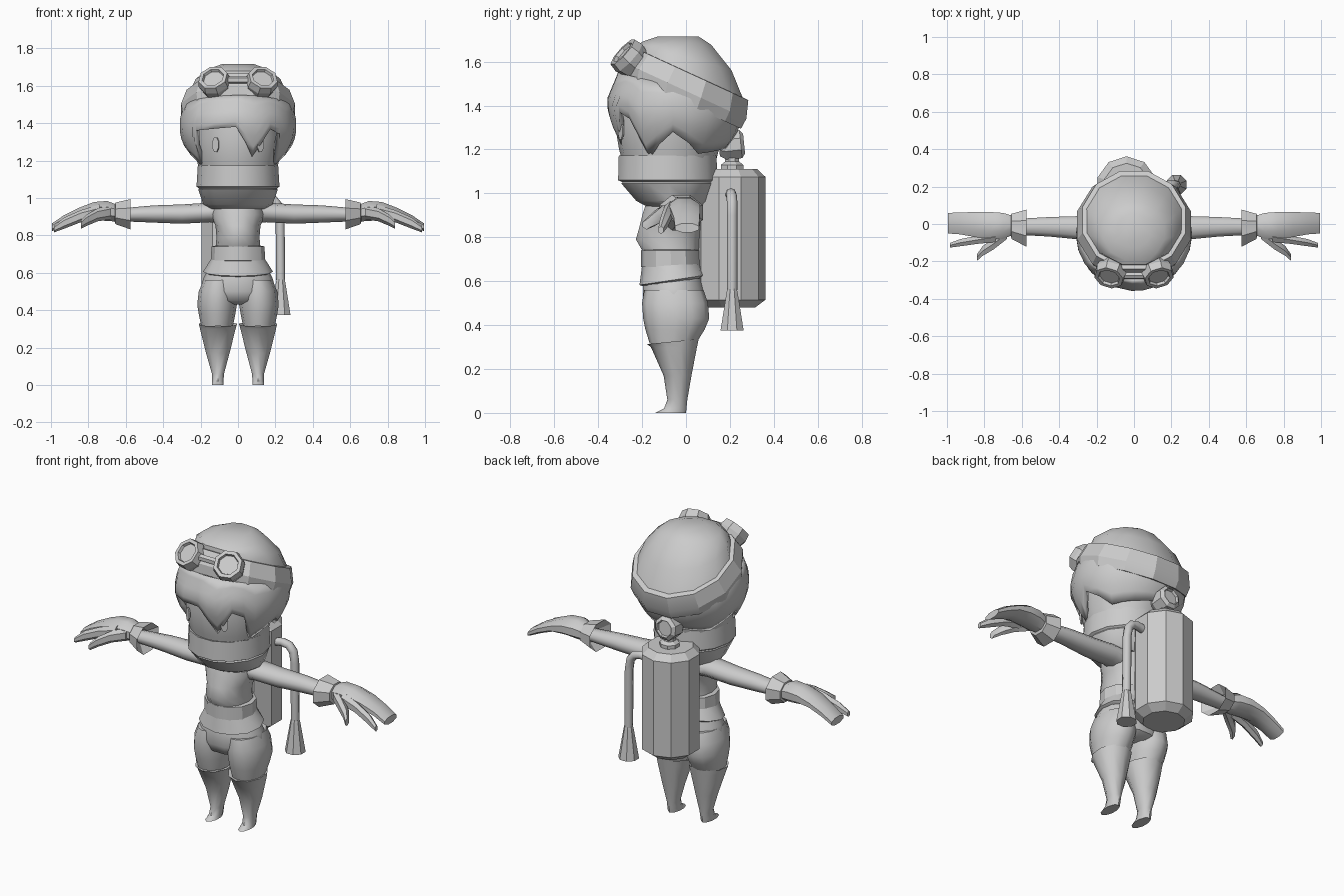
import bpy, bmesh, math
from mathutils import Vector

grey = bpy.data.materials.new("plain_grey")
grey.diffuse_color = (0.6, 0.6, 0.6, 1)


def finish(name, bm, angle=35, mirror=False, thick=0):
    bmesh.ops.recalc_face_normals(bm, faces=bm.faces)
    me = bpy.data.meshes.new(name)
    bm.to_mesh(me)
    bm.free()
    me.materials.append(grey)
    ob = bpy.data.objects.new(name, me)
    bpy.context.collection.objects.link(ob)
    if thick:
        m = ob.modifiers.new("thickness", 'SOLIDIFY')
        m.thickness = thick
        m.offset = -1
    if mirror:
        m = ob.modifiers.new("mirror", 'MIRROR')
        m.use_mirror_merge = False
    bpy.ops.object.select_all(action='DESELECT')
    ob.select_set(True)
    bpy.context.view_layer.objects.active = ob
    if angle:
        bpy.ops.object.shade_smooth_by_angle(angle=math.radians(angle))
    return ob


def skin(name, rings, caps=True, **kw):
    """Join rings of points into a tube."""
    bm = bmesh.new()
    vs = [[bm.verts.new(p) for p in r] for r in rings]
    n = len(rings[0])
    for a, b in zip(vs, vs[1:]):
        for i in range(n):
            j = (i + 1) % n
            bm.faces.new((a[i], a[j], b[j], b[i]))
    if caps:
        bm.faces.new(vs[0])
        bm.faces.new(vs[-1])
    return finish(name, bm, **kw)


def circle(n, phase=0):
    return [(math.cos(math.tau * (i + phase) / n), math.sin(math.tau * (i + phase) / n)) for i in range(n)]


def upright(name, specs, n=12, phase=0, **kw):
    """Rings of (z, centre x, half width, front y, back y, slope)."""
    rings = []
    for z, cx, rx, y0, y1, *s in specs:
        ry, cy, k = (y1 - y0) / 2, (y0 + y1) / 2, s[0] if s else 0
        rings.append([(cx + rx * c, cy + ry * d, z + k * ry * d) for c, d in circle(n, phase)])
    return skin(name, rings, **kw)


def sideways(name, specs, n=10, **kw):
    """Rings of (x, y0, y1, z0, z1), mirrored left to right."""
    rings = [[(x, (a + b) / 2 + (b - a) / 2 * c, (e + f) / 2 + (f - e) / 2 * d) for c, d in circle(n, .5)]
             for x, a, b, e, f in specs]
    return skin(name, rings, mirror=True, **kw)


def along(name, origin, direction, specs, n=8, **kw):
    """Round part along a direction, rings of (distance, radius)."""
    q = Vector(direction).to_track_quat('Z', 'Y')
    rings = [[Vector(origin) + q @ Vector((r * c, r * d, t)) for c, d in circle(n, .5)] for t, r in specs]
    return skin(name, rings, **kw)


def lerp(table, t):
    for a, b in zip(table, table[1:]):
        if t <= b[0]:
            k = max(0, (t - a[0]) / (b[0] - a[0]))
            return [p + (q - p) * k for p, q in zip(a[1:], b[1:])]
    return table[-1][1:]


# Face inside the hair
upright("face", [(1.08, 0, .19, -.27, .12), (1.2, 0, .22, -.305, .15), (1.32, 0, .235, -.325, .18),
                 (1.44, 0, .23, -.31, .2)], n=16)
bm = bmesh.new()
pts = []
for c, d in circle(8, .5):
    x, z = .117 + .018 * c, 1.285 + .042 * d
    pts.append(bm.verts.new((x, -.0725 - .2475 * math.sqrt(1 - (x / .235) ** 2) - .006, z)))
bm.faces.new(pts)
finish("eye", bm, angle=0, mirror=True, thick=.008)

# Hair shell with a jagged lower edge: (angle from the front, edge height)
edge = [(-180, 1.21), (-120, 1.18), (-88, 1.28), (-58, 1.16), (-46, 1.36), (-2, 1.38), (17, 1.22),
        (34, 1.37), (46, 1.34), (58, 1.16), (88, 1.28), (120, 1.18), (180, 1.21)]
# height, half width, front reach, back reach (from y = -0.05)
shape = [(1.16, .215, .215, .19), (1.22, .255, .255, .25), (1.3, .3, .285, .295),
         (1.36, .312, .305, .305), (1.43, .31, .31, .305), (1.55, .27, .26, .27)]
angles = sorted({e[0] for e in edge[1:]} | {-165, -150, -135, -104, -73, -51, -24, 8, 25, 73, 104, 135, 150, 165})
rings = []
for k in range(7):
    ring = []
    for a in angles:
        low = lerp(edge, a)[0]
        top = 1.49 + .06 * math.cos(math.radians(a))
        z = low + (top - low) * k / 6
        w, f, b = lerp(shape, z)
        s, c = math.sin(math.radians(a)), math.cos(math.radians(a))
        ring.append((w * s, -.05 - (f if c > 0 else b) * c, z))
    rings.append(ring)
skin("hair", rings, caps=False, thick=.025, angle=40)

# Cap dome and its tilted band
upright("cap_dome", [(1.53, 0, .268, -.23, .275, -.47), (1.62, 0, .235, -.225, .215, -.28),
                     (1.685, 0, .17, -.2, .12, -.05), (1.715, 0, .09, -.13, .06, 0)], n=12, phase=.5, angle=40)
upright("cap_band", [(1.42, 0, .305, -.305, .26, -.46), (1.47, 0, .315, -.3, .285, -.46),
                     (1.545, 0, .285, -.25, .293, -.46), (1.545, 0, .25, -.21, .26, -.46)],
        n=12, phase=.5, angle=25)

# Goggles: rim with a sunken lens
for side, word in ((-1, "left"), (1, "right")):
    along("goggle_" + word, (side * .118, -.235, 1.595), (side * .22, -.72, .66),
          [(-.03, .07), (.035, .088), (.075, .08), (.075, .06), (.06, .055)], n=8, angle=20)
along("goggle_bridge", (-.06, -.275, 1.63), (1, 0, 0), [(0, .02), (.12, .02)], n=6, angle=20)

# Scarf in two wraps
upright("scarf_upper", [(1.16, 0, .19, -.27, .12), (1.172, 0, .215, -.312, .145), (1.06, 0, .222, -.315, .148),
                        (1.045, 0, .2, -.28, .13)], n=14, angle=30)
upright("scarf_lower", [(1.07, 0, .2, -.28, .13), (1.045, 0, .213, -.3, .14), (.965, 0, .185, -.23, .105),
                        (.94, 0, .15, -.18, .08)], n=14, angle=30)

# Torso, belt and jacket hem
upright("torso", [(.97, 0, .13, -.18, .07), (.91, 0, .145, -.2, .08), (.85, 0, .12, -.215, .075),
                  (.79, 0, .115, -.232, .065), (.735, 0, .12, -.2, .06)], n=14, angle=45)
upright("belt", [(.745, 0, .12, -.19, .05), (.74, 0, .142, -.205, .065), (.665, 0, .145, -.205, .07),
                 (.66, 0, .13, -.19, .06)], n=12, angle=30)
upright("jacket_hem", [(.68, 0, .14, -.2, .065, .05), (.605, 0, .187, -.212, .09, .15),
                       (.595, 0, .165, -.19, .075, .15)], n=12, angle=30)

# Trousers
upright("trouser_seat", [(.63, 0, .155, -.19, .07), (.57, 0, .185, -.2, .085), (.5, 0, .205, -.2, .1),
                         (.45, 0, .17, -.18, .095), (.43, 0, .1, -.12, .06)], n=14, angle=50)
upright("trouser_leg", [(.56, .1, .085, -.19, .08), (.5, .108, .102, -.2, .1), (.43, .112, .106, -.195, .106),
                        (.38, .112, .098, -.185, .085), (.315, .112, .085, -.165, .045)], mirror=True, angle=50)

# Boots with pointed toes
upright("boot", [(.31, .107, .075, -.14, .03), (.325, .107, .106, -.178, .058, .1), (.3, .108, .1, -.16, .05),
                 (.17, .108, .066, -.102, .025), (.06, .107, .034, -.085, .006), (.02, .108, .032, -.1, .002),
                 (0, .108, .033, -.14, 0)], n=10, phase=.5, mirror=True, angle=40)

# Arms, cuffs and hands
sideways("arm", [(.07, -.12, .05, .86, .98), (.15, -.1, .05, .87, .975), (.3, -.085, .045, .862, .965),
                 (.45, -.07, .04, .868, .96), (.62, -.06, .03, .875, .945)], angle=45)
sideways("cuff", [(.62, -.06, .04, .87, .95), (.575, -.13, .085, .825, 1.0), (.655, -.085, .06, .855, .98),
                  (.66, -.06, .04, .87, .96)], n=8, angle=25)
sideways("hand", [(.64, -.06, .045, .87, .965), (.7, -.085, .065, .872, .988), (.77, -.085, .07, .88, .982),
                  (.85, -.075, .07, .88, .95), (.93, -.06, .066, .85, .91), (.995, -.055, .064, .82, .865)],
         n=8, angle=40)
sideways("finger", [(.74, -.1, -.04, .885, .965), (.84, -.11, -.06, .87, .935), (.93, -.122, -.078, .835, .895),
                    (.985, -.128, -.1, .815, .85)], n=6, angle=40)
sideways("thumb", [(.68, -.085, -.02, .885, .96), (.75, -.14, -.07, .875, .945), (.81, -.175, -.115, .85, .91),
                   (.84, -.2, -.16, .835, .88)], n=6, angle=40)

# Back tank with valve
up = (0, 0, 1)
along("tank", (-.04, .2, 0), up, [(.48, .115), (.515, .162), (1.075, .162), (1.11, .125)], n=10, angle=0)
along("tank_neck", (-.04, .21, 0), up, [(1.1, .055), (1.13, .055), (1.145, .035), (1.19, .035)], n=8, angle=20)
along("valve", (-.04, .15, 1.215), (0, 1, .1), [(0, .05), (.03, .07), (.1, .07), (.115, .05), (.1, .045)],
      n=8, angle=20)

# Hose arching out of the tank, and its flared nozzle
path = [(.08, .2, .99), (.15, .205, 1.0), (.19, .208, .99), (.215, .21, .96), (.225, .21, .9), (.228, .21, .56)]
rings = []
for i, p in enumerate(path):
    d = Vector(path[min(i + 1, 5)]) - Vector(path[max(i - 1, 0)])
    d.normalize()
    v = Vector((0, 1, 0))
    w = d.cross(v)
    rings.append([Vector(p) + .024 * (c * v + s * w) for c, s in circle(8)])
skin("hose", rings, angle=50)
along("nozzle", (.228, .21, 0), up, [(.57, .022), (.55, .027), (.375, .057)], n=8, angle=0)
